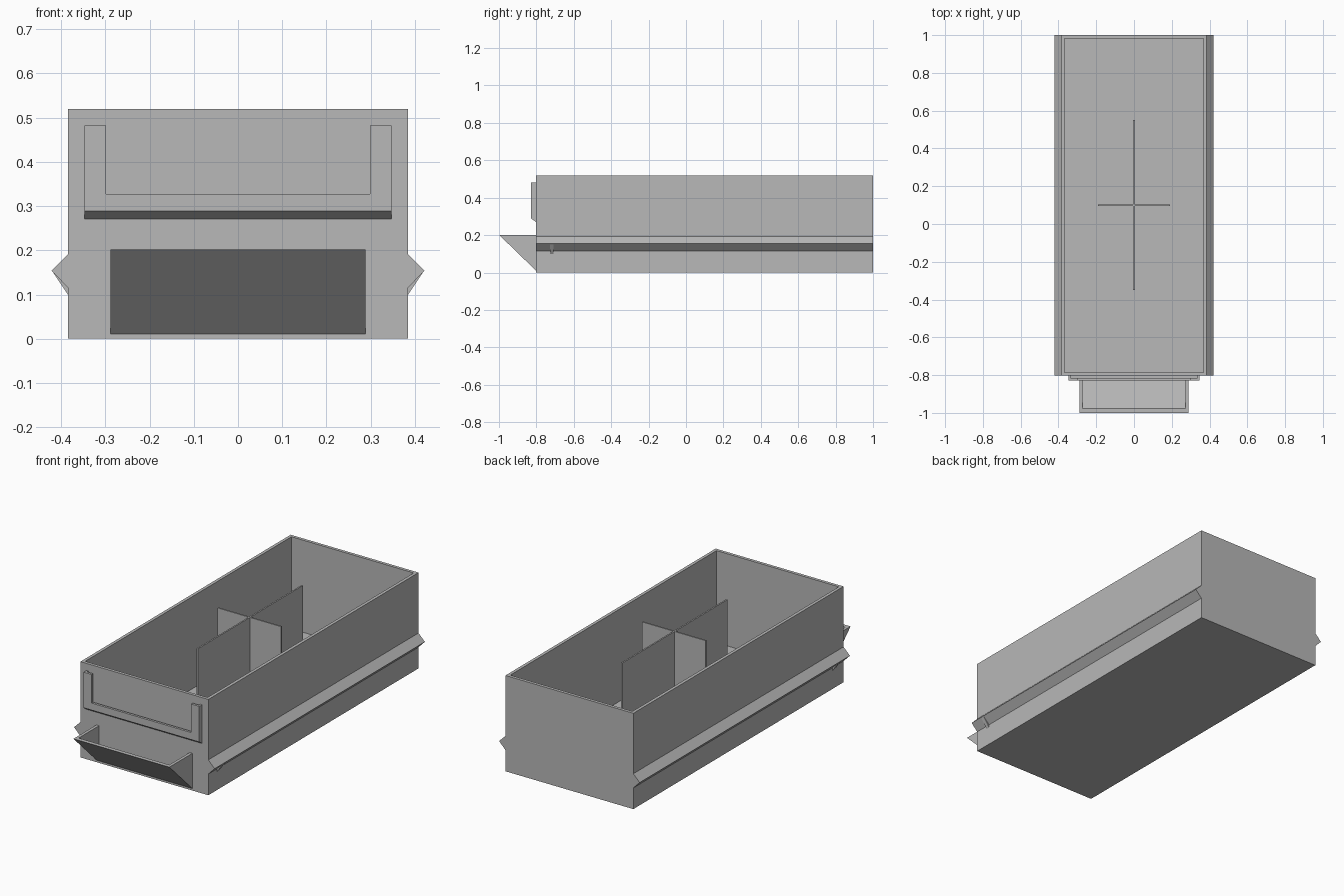
import bpy, bmesh
from mathutils import Vector

cube = bpy.data.objects.get("Cube")
if cube:
    bpy.data.objects.remove(cube, do_unlink=True)

# One plain grey plastic
grey = bpy.data.materials.new("grey plastic")
grey.use_nodes = True
colour = (0.48, 0.48, 0.48, 1)
grey.diffuse_color = colour
grey.node_tree.nodes["Principled BSDF"].inputs["Base Color"].default_value = colour


def finish(name, bm, mirror=False):
    bmesh.ops.recalc_face_normals(bm, faces=bm.faces)
    mesh = bpy.data.meshes.new(name)
    bm.to_mesh(mesh)
    bm.free()
    mesh.materials.append(grey)
    obj = bpy.data.objects.new(name, mesh)
    bpy.context.collection.objects.link(obj)
    if mirror:
        mod = obj.modifiers.new("Mirror", 'MIRROR')
        mod.use_mirror_merge = False
    return obj


def prism(name, axis, points, start, end, mirror=False):
    """Extrude a flat outline along an axis, from start to end."""
    place = {
        'x': lambda p: Vector((start, p[0], p[1])),
        'y': lambda p: Vector((p[0], start, p[1])),
        'z': lambda p: Vector((p[0], p[1], start)),
    }[axis]
    direction = Vector([(end - start) * (a == axis) for a in 'xyz'])
    bm = bmesh.new()
    face = bm.faces.new([bm.verts.new(place(p)) for p in points])
    out = bmesh.ops.extrude_face_region(bm, geom=[face])
    moved = [v for v in out['geom'] if isinstance(v, bmesh.types.BMVert)]
    bmesh.ops.translate(bm, verts=moved, vec=direction)
    return finish(name, bm, mirror)


def box(name, lo, hi, mirror=False):
    outline = [(lo[0], lo[1]), (hi[0], lo[1]), (hi[0], hi[1]), (lo[0], hi[1])]
    return prism(name, 'z', outline, lo[2], hi[2], mirror)


HALF, FRONT, BACK, TOP = 0.384, -0.803, 1.0, 0.52
WALL, FLOOR = 0.017, 0.02

# Open drawer tray: a block with its top inset and pushed down
bm = bmesh.new()
bmesh.ops.create_cube(bm, size=1)
for v in bm.verts:
    v.co = (HALF * 2 * v.co.x,
            BACK if v.co.y > 0 else FRONT,
            TOP if v.co.z > 0 else 0)
top = max(bm.faces, key=lambda f: f.calc_center_median().z)
bmesh.ops.inset_region(bm, faces=[top], thickness=WALL, use_even_offset=True)
out = bmesh.ops.extrude_discrete_faces(bm, faces=[top])
bmesh.ops.translate(bm, verts=out['faces'][0].verts, vec=(0, 0, FLOOR - TOP))
finish("drawer_tray", bm)

# Side runners with small stops beneath them
rail = [(HALF, 0.192), (0.422, 0.154), (HALF, 0.115)]
prism("side_rails", 'y', rail, FRONT, BACK, True)
stop = [(HALF, 0.16), (0.421, 0.154), (HALF, 0.099)]
prism("rail_stops", 'y', stop, -0.728, -0.708, True)

# Crossed dividers inside the tray
box("long_divider", (-0.004, -0.35, FLOOR), (0.004, 0.55, TOP))
box("short_divider", (0.004, 0.096, FLOOR), (0.19, 0.104, TOP), True)

# Scoop handle: sloping front panel between two triangular cheeks
panel = [(-1, 0.202), (-0.978, 0.202), (FRONT, 0.03), (FRONT, 0.011)]
prism("handle_panel", 'x', panel, -0.272, 0.272)
cheek = [(-1, 0.202), (FRONT, 0.202), (FRONT, 0.011)]
prism("handle_cheeks", 'x', cheek, 0.272, 0.288, True)

# Label holder: slotted lower bar and two upright posts
LIP, SLOT = -0.828, -0.815
bar = [(FRONT, 0.271), (LIP, 0.289), (LIP, 0.327),
       (SLOT, 0.327), (SLOT, 0.3), (FRONT, 0.3)]
prism("label_holder_bar", 'x', bar, -0.347, 0.347)
box("label_holder_ends", (0.337, SLOT, 0.3), (0.347, FRONT, 0.327), True)
post = [(0.347, FRONT), (0.347, LIP), (0.299, LIP),
        (0.299, SLOT), (0.337, SLOT), (0.337, FRONT)]
prism("label_holder_posts", 'z', post, 0.327, 0.482, True)
